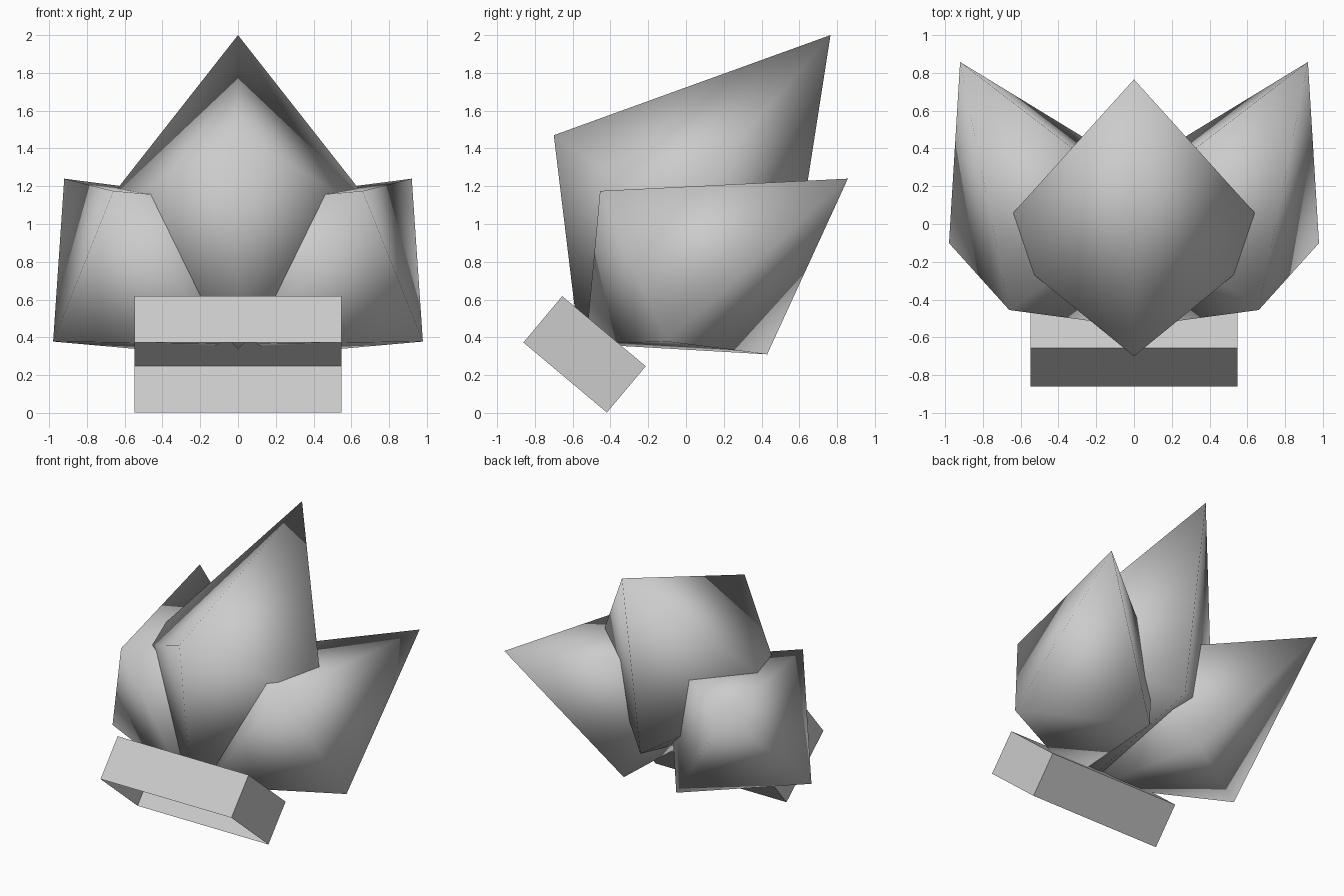
import bpy, bmesh, math
from mathutils import Vector, Matrix

if "Cube" in bpy.data.objects:
    bpy.data.objects.remove(bpy.data.objects["Cube"])


def finish(name, bm, smooth):
    bmesh.ops.recalc_face_normals(bm, faces=bm.faces)
    for f in bm.faces:
        f.smooth = smooth
    mesh = bpy.data.meshes.new(name)
    bm.to_mesh(mesh)
    bm.free()
    obj = bpy.data.objects.new(name, mesh)
    bpy.context.collection.objects.link(obj)
    return obj


def crystal(name, tip, front, back, base, side=1):
    """Stretched octahedron: a square ring between a long tip and a short base."""
    tip, front, back, base = (Vector((p[0] * side, p[1], p[2]))
                              for p in (tip, front, back, base))
    mid = (front + back) / 2
    across = (front - mid).cross(tip - mid).normalized() * (front - mid).length
    bm = bmesh.new()
    ring = [bm.verts.new(p) for p in (front, mid + across, back, mid - across)]
    ends = [bm.verts.new(p) for p in (tip, base)]
    for end in ends:
        for i in range(4):
            bm.faces.new((ring[i], ring[(i + 1) % 4], end))
    return finish(name, bm, True)


# Large middle crystal
crystal("middle_crystal", (0, 0.765, 2.0), (0, -0.70, 1.47),
        (0, 0.545, 0.59), (0, -0.563, 0.34))

# Smaller crystals leaning out to each side
for label, side in (("right", 1), ("left", -1)):
    crystal(label + "_crystal", (0.92, 0.857, 1.24), (0.66, -0.455, 1.175),
            (0.22, 0.43, 0.31), (0.10, -0.53, 0.365), side)

# Tilted base block, open underneath
bm = bmesh.new()
bmesh.ops.create_cube(bm, size=1)
bottom = [f for f in bm.faces if f.calc_center_median().z < -0.4]
bmesh.ops.recalc_face_normals(bm, faces=bm.faces)
bmesh.ops.delete(bm, geom=bottom, context='FACES_ONLY')
bm.transform(Matrix.Translation((0, -0.537, 0.31))
             @ Matrix.Rotation(math.radians(-40), 4, 'X')
             @ Matrix.Diagonal((1.095, 0.577, 0.32, 1)))
finish("base_block", bm, False)
